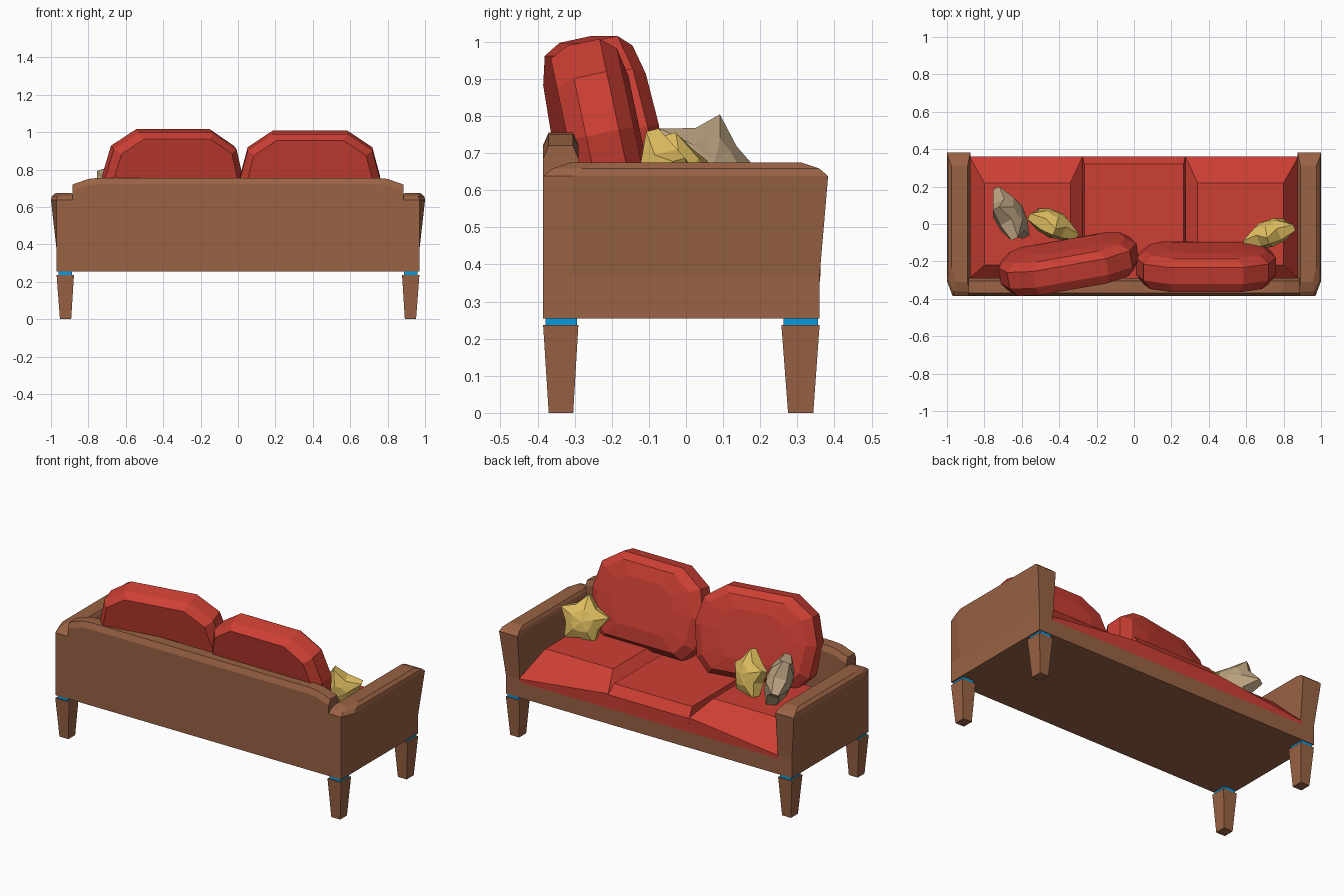
import bpy, bmesh, math
from mathutils import Euler

if "Cube" in bpy.data.objects:
    bpy.data.objects.remove(bpy.data.objects["Cube"])


def material(name, rgb):
    m = bpy.data.materials.new(name)
    m.diffuse_color = (*rgb, 1)
    m.use_nodes = True
    m.node_tree.nodes["Principled BSDF"].inputs["Base Color"].default_value = m.diffuse_color
    return m


WOOD = material("brown upholstery", (0.32, 0.122, 0.058))
RED = material("red cushion", (0.61, 0.05, 0.034))
YELLOW = material("yellow star", (0.76, 0.53, 0.12))
TAN = material("tan star", (0.49, 0.36, 0.215))
BLUE = material("blue collar", (0.002, 0.32, 0.72))


def loft(name, rings, mat, loc=(0, 0, 0), rot=(0, 0, 0), mirror=False, poke=0):
    """Skin a stack of equal-length rings, cap both ends, optionally mirror x."""
    bm = bmesh.new()
    loops = [[bm.verts.new(p) for p in r] for r in rings]
    n = len(loops[0])
    for a, b in zip(loops, loops[1:]):
        for i in range(n):
            j = (i + 1) % n
            bm.faces.new((a[i], a[j], b[j], b[i]))
    caps = [bm.faces.new(loops[0]), bm.faces.new(loops[-1])]
    bmesh.ops.recalc_face_normals(bm, faces=bm.faces[:])
    if poke:
        bmesh.ops.poke(bm, faces=caps, offset=poke)
    if mirror:
        bmesh.ops.scale(bm, vec=(-1, 1, 1), verts=bm.verts[:])
        bmesh.ops.reverse_faces(bm, faces=bm.faces[:])
    me = bpy.data.meshes.new(name)
    bm.to_mesh(me)
    bm.free()
    me.materials.append(mat)
    ob = bpy.data.objects.new(name, me)
    ob.location = loc
    ob.rotation_euler = Euler(rot)
    bpy.context.collection.objects.link(ob)
    return ob


def rect(x0, x1, y0, y1, z):
    return [(x0, y0, z), (x1, y0, z), (x1, y1, z), (x0, y1, z)]


# base frame
loft("base", [rect(-.96, .96, -.384, .36, .255), rect(-.96, .96, -.384, .36, .357)], WOOD)

# backrest: front-view outline extruded through its depth, edges softened
half = [(.885, .30), (.885, .72), (.80, .75), (.74, .756)]
outline = half + [(-x, z) for x, z in reversed(half)]


def back_ring(y, drop):
    return [(x, y, z - (drop if z > .5 else 0)) for x, z in outline]


loft("backrest", [back_ring(-.385, .034), back_ring(-.370, 0),
                  back_ring(-.305, 0), back_ring(-.29, .034)], WOOD)

# arms: flare outwards and forwards, with rounded top
arm_levels = [(.255, .875, .97, .97, -.385, .36), (.37, .875, .97, .97, -.385, .36),
              (.638, .875, .97, 1.0, -.385, .383), (.658, .88, .965, .995, -.36, .36),
              (.675, .89, .955, .975, -.31, .31)]
arm = [[(xi, yr, z), (xr, yr, z), (xo, yr + .08, z), (xo, yf, z), (xi, yf, z)]
       for z, xi, xr, xo, yr, yf in arm_levels]
for side in (False, True):
    tag = "left" if side else "right"
    loft(tag + "_arm", arm, WOOD, mirror=side)
    # outer seat cushions: low at the outer edge, puffed in the middle
    edge = [(.275, -.29, .475), (.88, -.29, .435), (.88, .362, .37), (.275, .362, .44)]
    loft(tag + "_seat_cushion", [rect(.275, .88, -.29, .36, .35), edge,
                                 rect(.34, .80, -.22, .22, .522)], RED, mirror=side)
    # tapered legs with blue collars
    for row, (t0, t1, b0, b1) in (("back", (-.385, -.29, -.37, -.304)),
                                  ("front", (.257, .36, .275, .343))):
        loft(f"{tag}_{row}_leg", [rect(.892, .952, b0, b1, 0), rect(.877, .97, t0, t1, .237)],
             WOOD, mirror=side)
        loft(f"{tag}_{row}_collar", [rect(.887, .960, t0 + .006, t1 - .004, .235),
                                     rect(.887, .960, t0 + .006, t1 - .004, .257)],
             BLUE, mirror=side)

# middle seat cushion
loft("middle_seat_cushion", [rect(-.275, .275, -.29, .36, .35), rect(-.275, .275, -.29, .362, .435),
                             rect(-.265, .265, -.29, .32, .49)], RED)

# back pillows: nearly flat back, softly domed front
ph = [(.27, -.27), (.345, -.19), (.375, .0), (.333, .16), (.2, .25)]
pill = ph + [(-x, z) for x, z in reversed(ph)]
pillow = [[(x * s, y, z * s) for x, z in pill]
          for y, s in ((-.10, .90), (-.05, 1), (.04, 1), (.08, .86), (.095, .55))]
tilt = math.radians(12)
loft("right_pillow", pillow, RED, (.385, -.22, .755), (tilt, 0, 0))
loft("left_pillow", pillow, RED, (-.35, -.207, .763), (tilt, 0, math.radians(10)))


# puffy five-pointed star toys
def star(name, mat, loc, lean, turn, roll, size):
    def ring(tip, dip, y_tip, y_dip):
        pts = []
        for i in range(10):
            a = math.radians(roll + 90 + 36 * i)
            r, y = (dip, y_dip) if i % 2 else (tip, y_tip)
            pts.append((size * r * math.cos(a), size * y, size * r * math.sin(a)))
        return pts
    rings = [ring(.45, .40, -.40, -.38), ring(1, .66, -.12, -.22),
             ring(1, .66, .12, .22), ring(.45, .40, .40, .38)]
    loft(name, rings, mat, loc, (math.radians(lean), 0, math.radians(turn)), poke=.01)


star("right_star", YELLOW, (.725, -.05, .618), 14, 20, 8, .15)
star("left_star", YELLOW, (-.435, 0, .608), 14, -25, -10, .15)
star("tan_star", TAN, (-.665, .045, .655), 18, -62, 24, .165)
